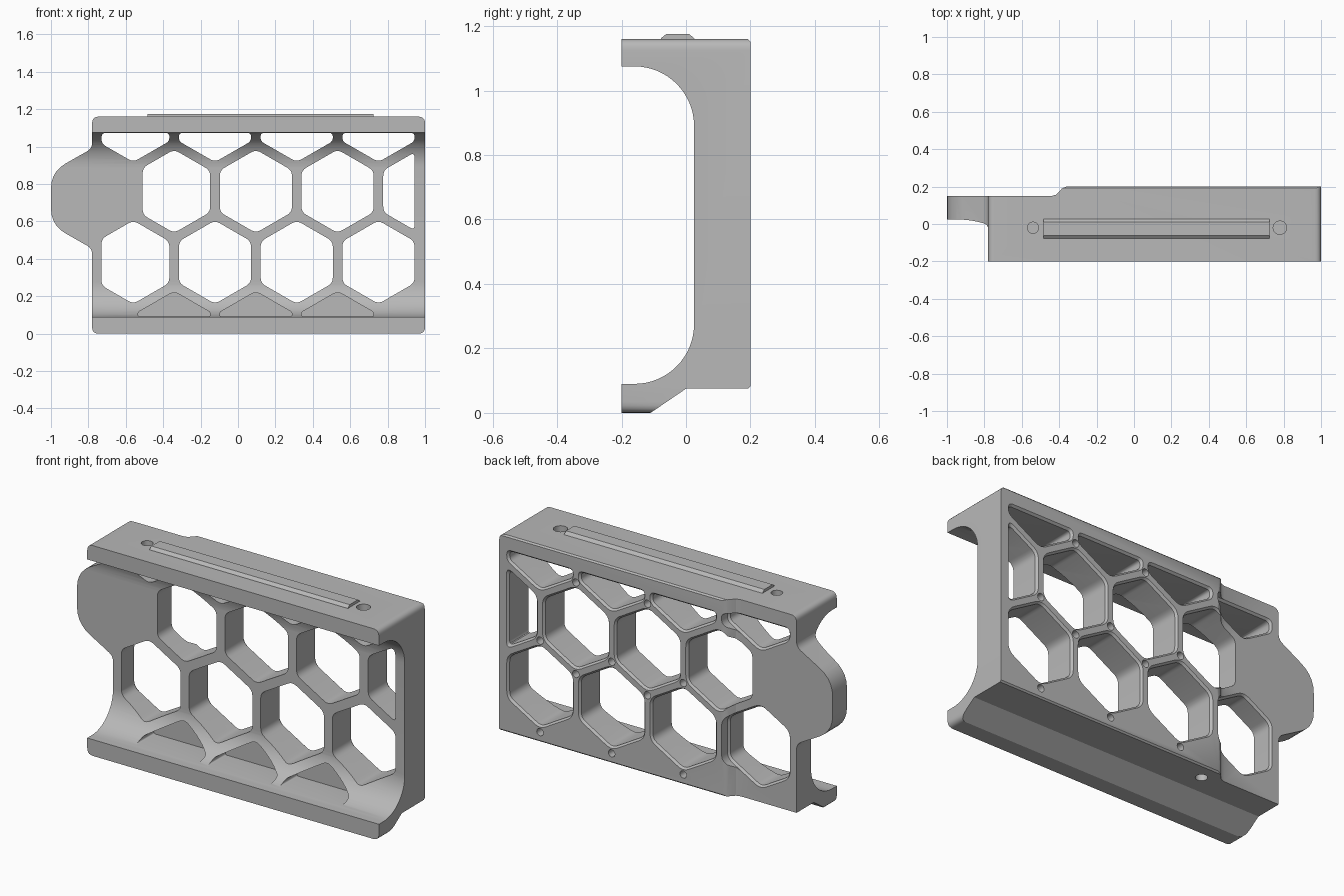
import bpy, bmesh
from math import sin, cos, pi, radians
from mathutils import Vector

cube = bpy.data.objects.get("Cube")
if cube:
    bpy.data.objects.remove(cube, do_unlink=True)

grey = bpy.data.materials.new("plain grey")
grey.use_nodes = True
colour = (0.48, 0.48, 0.48, 1)
grey.diffuse_color = colour
grey.node_tree.nodes["Principled BSDF"].inputs["Base Color"].default_value = colour


def rounded(points, radius, steps=5):
    """Round each corner of a closed outline; radius may be one value or a list."""
    out, n = [], len(points)
    pts = [Vector(p) for p in points]
    radii = radius if isinstance(radius, list) else [radius] * n
    for i, p in enumerate(pts):
        a, b = pts[i - 1] - p, pts[(i + 1) % n] - p
        d = min(radii[i], a.length * 0.45, b.length * 0.45)
        if d < 0.001:
            out.append(p)
            continue
        p0, p1 = p + a.normalized() * d, p + b.normalized() * d
        for k in range(steps + 1):
            t = k / steps
            out.append(p0 * (1 - t) ** 2 + p * 2 * t * (1 - t) + p1 * t * t)
    return out


def clip(poly, axis, limit, sign):
    """Keep the part of a polygon where sign * coordinate <= sign * limit."""
    out = []
    for i, q in enumerate(poly):
        p = poly[i - 1]
        dp, dq = sign * (p[axis] - limit), sign * (q[axis] - limit)
        if dp * dq < 0:
            out.append(p.lerp(q, dp / (dp - dq)))
        if dq <= 0:
            out.append(q)
    return out


def add_prism(bm, axis, layers):
    """Loft a list of (outline, position) layers along an axis."""
    place = {"x": lambda p, t: (t, p[0], p[1]),
             "y": lambda p, t: (p[0], t, p[1]),
             "z": lambda p, t: (p[0], p[1], t)}[axis]
    rings = [[bm.verts.new(place(p, t)) for p in outline] for outline, t in layers]
    n = len(rings[0])
    bm.faces.new(rings[0])
    bm.faces.new(rings[-1])
    for lower, upper in zip(rings, rings[1:]):
        for i in range(n):
            bm.faces.new((lower[i - 1], lower[i], upper[i], upper[i - 1]))


def make(name, prisms):
    bm = bmesh.new()
    for axis, layers in prisms:
        add_prism(bm, axis, layers)
    bmesh.ops.recalc_face_normals(bm, faces=bm.faces)
    mesh = bpy.data.meshes.new(name)
    bm.to_mesh(mesh)
    bm.free()
    mesh.materials.append(grey)
    ob = bpy.data.objects.new(name, mesh)
    bpy.context.collection.objects.link(ob)
    return ob


def combine(ob, other, operation):
    mod = ob.modifiers.new("cut", "BOOLEAN")
    mod.object, mod.operation, mod.solver = other, operation, "EXACT"
    bpy.context.view_layer.update()
    graph = bpy.context.evaluated_depsgraph_get()
    mesh = bpy.data.meshes.new_from_object(ob.evaluated_get(graph))
    ob.modifiers.clear()
    ob.data = mesh
    bpy.data.objects.remove(other, do_unlink=True)


def circle(x, y, r, n=20):
    return [(x + r * cos(2 * pi * i / n), y + r * sin(2 * pi * i / n)) for i in range(n)]


# Side profile: deep back wall with two lips joined by large coves
R, COVE_Y = 0.185, -0.16


def cove(z, start):
    return [(COVE_Y + R * cos(start + k * pi / 32), z + R * sin(start + k * pi / 32))
            for k in range(17)]


profile = [(-0.2, 0), (-0.11, 0), (0, 0.075)]
profile += [(0.192, 0.075), (0.2, 0.083), (0.2, 1.152), (0.192, 1.16)]
profile += [(-0.2, 1.16), (-0.2, 1.075)]
profile += cove(0.89, 0)[::-1] + cove(0.275, -pi / 2)[::-1] + [(-0.2, 0.09)]
frame = make("honeycomb_frame", [("x", [(profile, -1.1), (profile, 1.1)])])

# Front outline with the side tab
outline = rounded([(-0.78, 0), (1, 0), (1, 1.16), (-0.78, 1.16),
                   (-0.78, 0.99), (-1, 0.865), (-1, 0.58), (-0.78, 0.455)],
                  [0.035] * 4 + [0.03, 0.09, 0.09, 0.03])
combine(frame, make("outline", [("y", [(outline, -0.4), (outline, 0.4)])]), "INTERSECT")

# Thinner back on the tab side
step = [(-1.2, 0.15), (-0.44, 0.15), (-0.415, 0.157), (-0.385, 0.19),
        (-0.36, 0.2005), (-0.36, 0.3), (-1.2, 0.3)]
combine(frame, make("back_step", [("z", [(step, -0.1), (step, 1.3)])]), "DIFFERENCE")

# Honeycomb lattice
PITCH, ROW, X0, Z0 = 0.437, 0.379, -0.56, 0.382
APOTHEM = 0.193
NODE = PITCH / 3 ** 0.5


def cell(x, z, x_min, grow=0.0):
    r = (APOTHEM + grow) / cos(pi / 6)
    poly = [Vector((x + r * sin(k * pi / 3), z + r * cos(k * pi / 3))) for k in range(6)]
    for axis, limit, sign in ((0, x_min - grow, -1), (0, 0.945 + grow, 1),
                              (1, 0.092 - grow, -1), (1, 1.073 + grow, 1)):
        poly = clip(poly, axis, limit, sign)
    return rounded(poly, 0.03 + grow)


windows = []
for row in range(3):
    for col in range(4):
        x = X0 + PITCH * (col + (0.5 if row == 1 else 0))
        z = Z0 + ROW * row
        edge = -0.51 if row == 1 else -0.73
        back = 0.15 if x < -0.5 else 0.2
        small, wide = cell(x, z, edge), cell(x, z, edge, 0.01)
        windows.append(("y", [(small, -0.3), (small, back - 0.012),
                              (wide, back), (wide, 0.3)]))
combine(frame, make("windows", windows), "DIFFERENCE")

# Shallow half cells in the lower cove
pockets = []
for col in range(3):
    p = cell(X0 + PITCH * (col + 0.5), Z0 - ROW, -0.73)
    pockets.append(("y", [(p, -0.3), (p, 0.03)]))
combine(frame, make("pockets", pockets), "DIFFERENCE")

# Screw holes at the lattice nodes, and in the top and bottom faces
nodes = [(X0 + PITCH * i, Z0 + s * NODE) for i in (1, 2, 3) for s in (-1, 1)]
nodes += [(X0 + PITCH * (i + 0.5), Z0 + ROW + s * NODE) for i in (1, 2) for s in (-1, 1)]
holes = [("y", [(circle(x, z, 0.02), 0.12), (circle(x, z, 0.02), 0.3)]) for x, z in nodes]
for x, y, r, low, high in ((-0.54, -0.02, 0.03, 1.09, 1.3), (0.78, -0.02, 0.036, 1.09, 1.3),
                           (-0.33, 0.11, 0.03, 0, 0.13)):
    holes.append(("z", [(circle(x, y, r), low), (circle(x, y, r), high)]))
combine(frame, make("holes", holes), "DIFFERENCE")

# Raised rail on top
rail_profile = [(-0.08, 1.155), (0.03, 1.155), (0.025, 1.163), (0.01, 1.175),
                (-0.062, 1.175), (-0.077, 1.163)]
rail = make("top_rail", [("x", [(rail_profile, -0.485), (rail_profile, 0.725)])])

# Smooth the rounded parts, keep the edges sharp
for ob in (frame, rail):
    bpy.ops.object.select_all(action="DESELECT")
    ob.select_set(True)
    bpy.context.view_layer.objects.active = ob
    bpy.ops.object.shade_smooth_by_angle(angle=radians(30))
